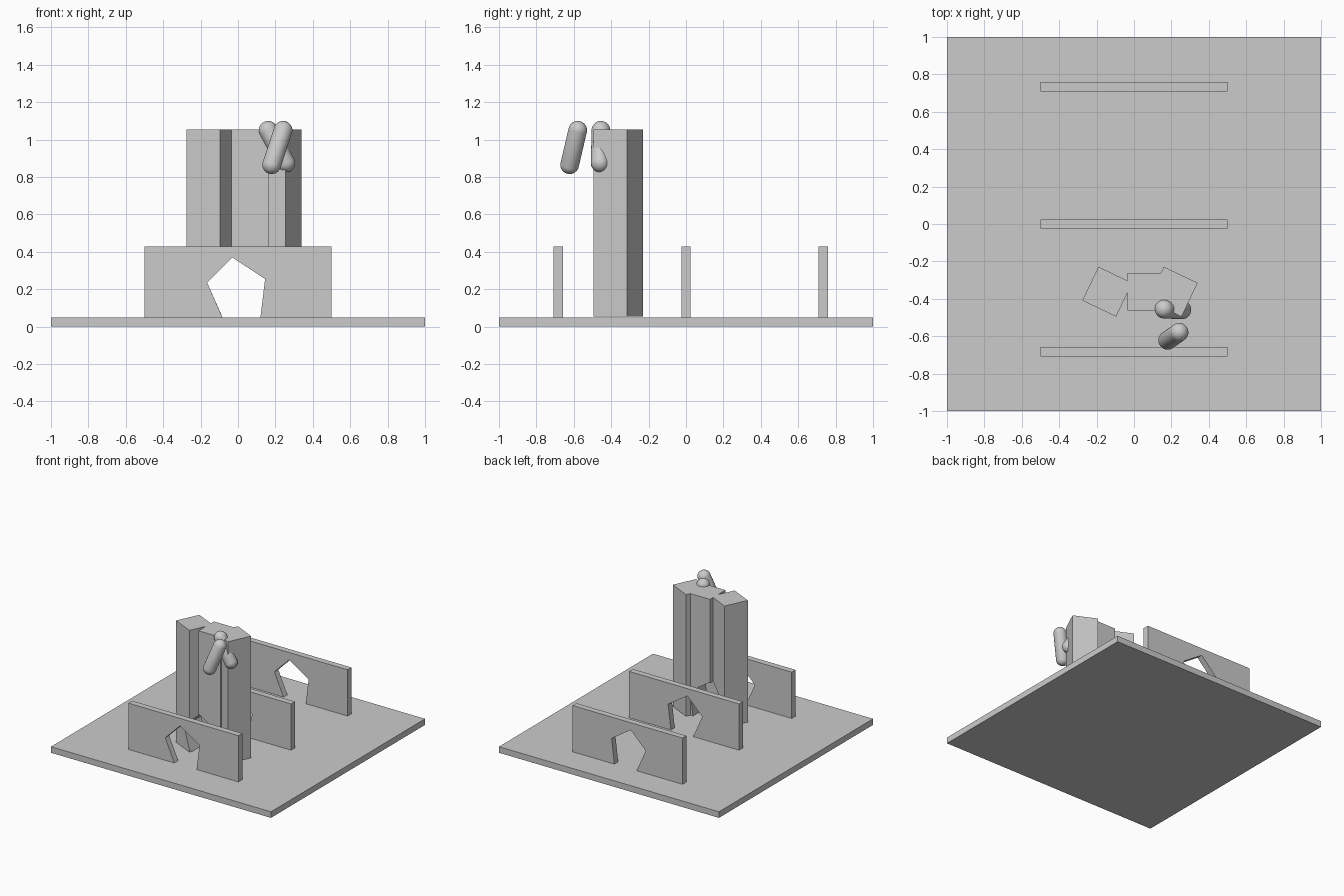
import bpy, bmesh, math
from mathutils import Vector, Matrix

if "Cube" in bpy.data.objects:
    bpy.data.objects.remove(bpy.data.objects["Cube"])


def finish(name, bm, smooth=False):
    bmesh.ops.recalc_face_normals(bm, faces=bm.faces)
    for f in bm.faces:
        f.smooth = smooth
    me = bpy.data.meshes.new(name)
    bm.to_mesh(me)
    bm.free()
    ob = bpy.data.objects.new(name, me)
    bpy.context.collection.objects.link(ob)
    return ob


def box(name, center, size, turn=0):
    bm = bmesh.new()
    m = (Matrix.Translation(center) @ Matrix.Rotation(math.radians(turn), 4, 'Z')
         @ Matrix.Diagonal((*size, 1)))
    bmesh.ops.create_cube(bm, size=1, matrix=m)
    return finish(name, bm)


def prism_y(name, profile, y0, y1):
    """Extrude an (x, z) profile from y0 to y1."""
    bm = bmesh.new()
    face = bm.faces.new([bm.verts.new((x, y0, z)) for x, z in profile])
    ext = bmesh.ops.extrude_face_region(bm, geom=[face])
    verts = [g for g in ext['geom'] if isinstance(g, bmesh.types.BMVert)]
    bmesh.ops.translate(bm, verts=verts, vec=(0, y1 - y0, 0))
    return finish(name, bm)


def capsule(name, a, b, r):
    """Sphere split at its middle band and stretched between a and b."""
    a, b = Vector(a), Vector(b)
    bm = bmesh.new()
    bmesh.ops.create_uvsphere(bm, u_segments=32, v_segments=17, radius=r)
    half = (b - a).length / 2
    for v in bm.verts:
        v.co.z += math.copysign(half, v.co.z)
    rot = (b - a).to_track_quat('Z', 'Y').to_matrix().to_4x4()
    bm.transform(Matrix.Translation((a + b) / 2) @ rot)
    return finish(name, bm, smooth=True)


def combine(ob, other, operation):
    mod = ob.modifiers.new(operation.lower(), 'BOOLEAN')
    mod.operation = operation
    mod.solver = 'EXACT'
    mod.object = other
    bpy.context.view_layer.objects.active = ob
    bpy.ops.object.modifier_apply(modifier=mod.name)
    bpy.data.objects.remove(other)


# Base plate
box("base_plate", (0, 0, 0.025), (2, 2, 0.05))

# Pentagon opening that runs through the walls and the tower
sides = [(-0.165, 0.235), (-0.03, 0.37), (0.145, 0.255)]

# Three walls, each open at the bottom
wall = [(-0.5, 0.05), (-0.083, 0.05), *sides, (0.12, 0.05),
        (0.5, 0.05), (0.5, 0.43), (-0.5, 0.43)]
for name, y in (("front_wall", -0.683), ("middle_wall", 0.0), ("back_wall", 0.734)):
    prism_y(name, wall, y - 0.025, y + 0.025)

# Tower of three merged square columns
z0, z1 = 0.055, 1.055
zc, h = (z0 + z1) / 2, z1 - z0
tower = box("tower", (0.065, -0.362, zc), (0.2, 0.2, h))
for x, turn in ((-0.143, -25.5), (0.207, -25.5)):
    combine(tower, box("column", (x, -0.362, zc), (0.2, 0.2, h), turn), 'UNION')

# Opening cut through the tower foot
hole = [(-0.06, 0.0), *sides, (0.114, 0.0)]
combine(tower, prism_y("hole_cutter", hole, -0.6, -0.1), 'DIFFERENCE')

# Two capsules near the tower top
capsule("front_capsule", (0.18, -0.622, 0.866), (0.241, -0.579, 1.05), 0.05)
capsule("rear_capsule", (0.256, -0.459, 0.875), (0.161, -0.455, 1.05), 0.05)
